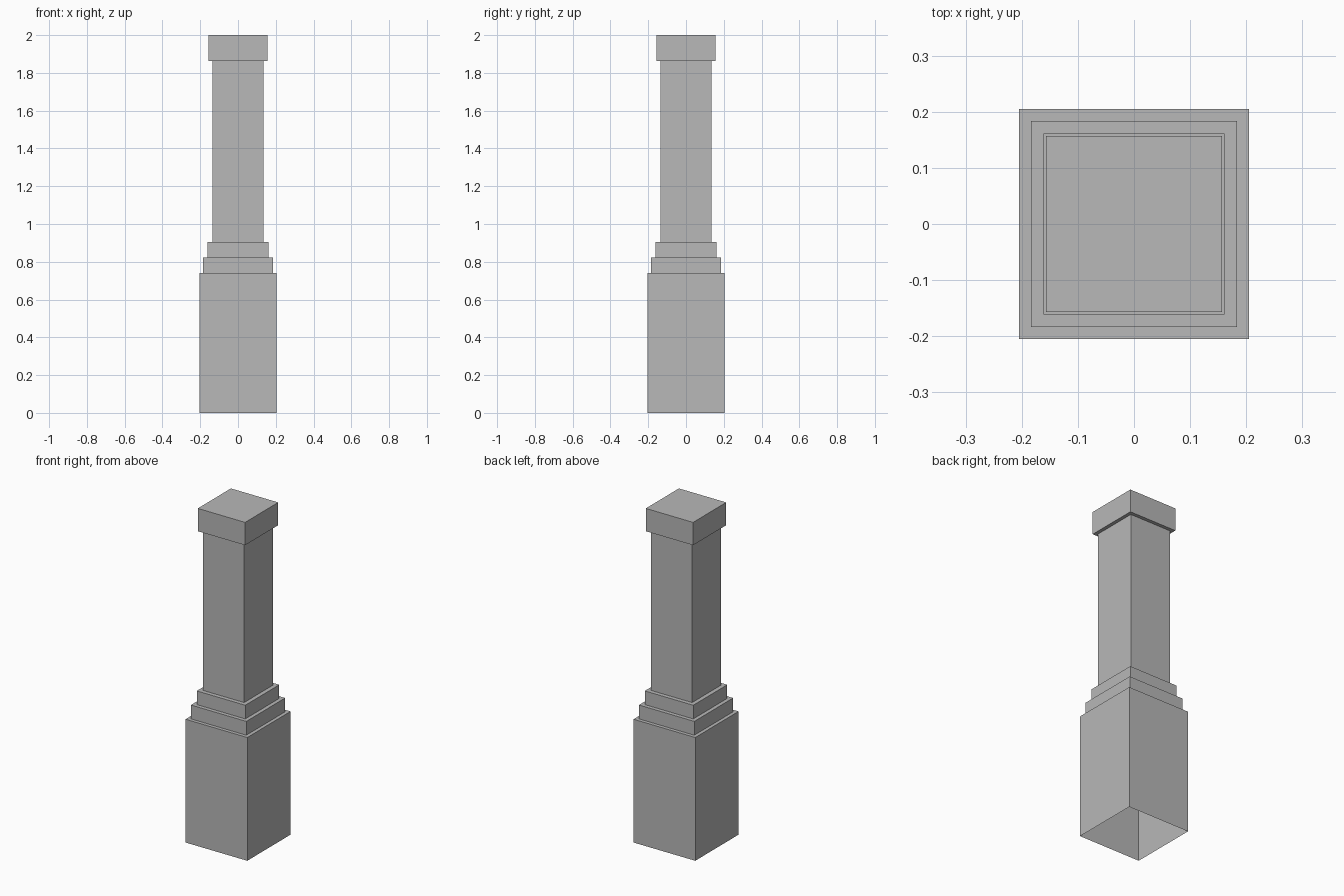
import bpy
import bmesh

cube = bpy.data.objects.get("Cube")
if cube:
    bpy.data.objects.remove(cube, do_unlink=True)

# Single stone colour
stone = bpy.data.materials.new("grey_stone")
stone.use_nodes = True
GREY = (0.48, 0.48, 0.48, 1.0)
stone.diffuse_color = GREY
bsdf = next(n for n in stone.node_tree.nodes if n.type == "BSDF_PRINCIPLED")
bsdf.inputs["Base Color"].default_value = GREY

CORNERS = ((-1, -1), (1, -1), (1, 1), (-1, 1))


def square_loft(name, profile, close_top=False):
    """Join square rings (half width, height) from bottom to top; ends stay open."""
    bm = bmesh.new()
    rings = [[bm.verts.new((x * half, y * half, z)) for x, y in CORNERS]
             for half, z in profile]
    for low, high in zip(rings, rings[1:]):
        for i in range(4):
            j = (i + 1) % 4
            bm.faces.new((low[i], low[j], high[j], high[i]))
    if close_top:
        bm.faces.new(rings[-1])
    mesh = bpy.data.meshes.new(name)
    bm.to_mesh(mesh)
    bm.free()
    mesh.materials.append(stone)
    obj = bpy.data.objects.new(name, mesh)
    bpy.context.collection.objects.link(obj)
    return obj


# Half widths of each tier
BASE, LOWER, UPPER, SHAFT, CAP = 0.205, 0.184, 0.161, 0.136, 0.157

# Hollow pedestal, open underneath, with its top ledge
square_loft("pedestal", [(BASE, 0), (BASE, 0.74), (LOWER, 0.74)])

# Two stepped tiers, each with a ledge
square_loft("lower_step", [(LOWER, 0.74), (LOWER, 0.823), (UPPER, 0.823)])
square_loft("upper_step", [(UPPER, 0.823), (UPPER, 0.905), (SHAFT, 0.905)])

# Tall square shaft
square_loft("shaft", [(SHAFT, 0.905), (SHAFT, 1.863)])

# Overhanging cap with its underside rim
square_loft("cap", [(SHAFT, 1.863), (CAP, 1.863), (CAP, 2.0)], close_top=True)
